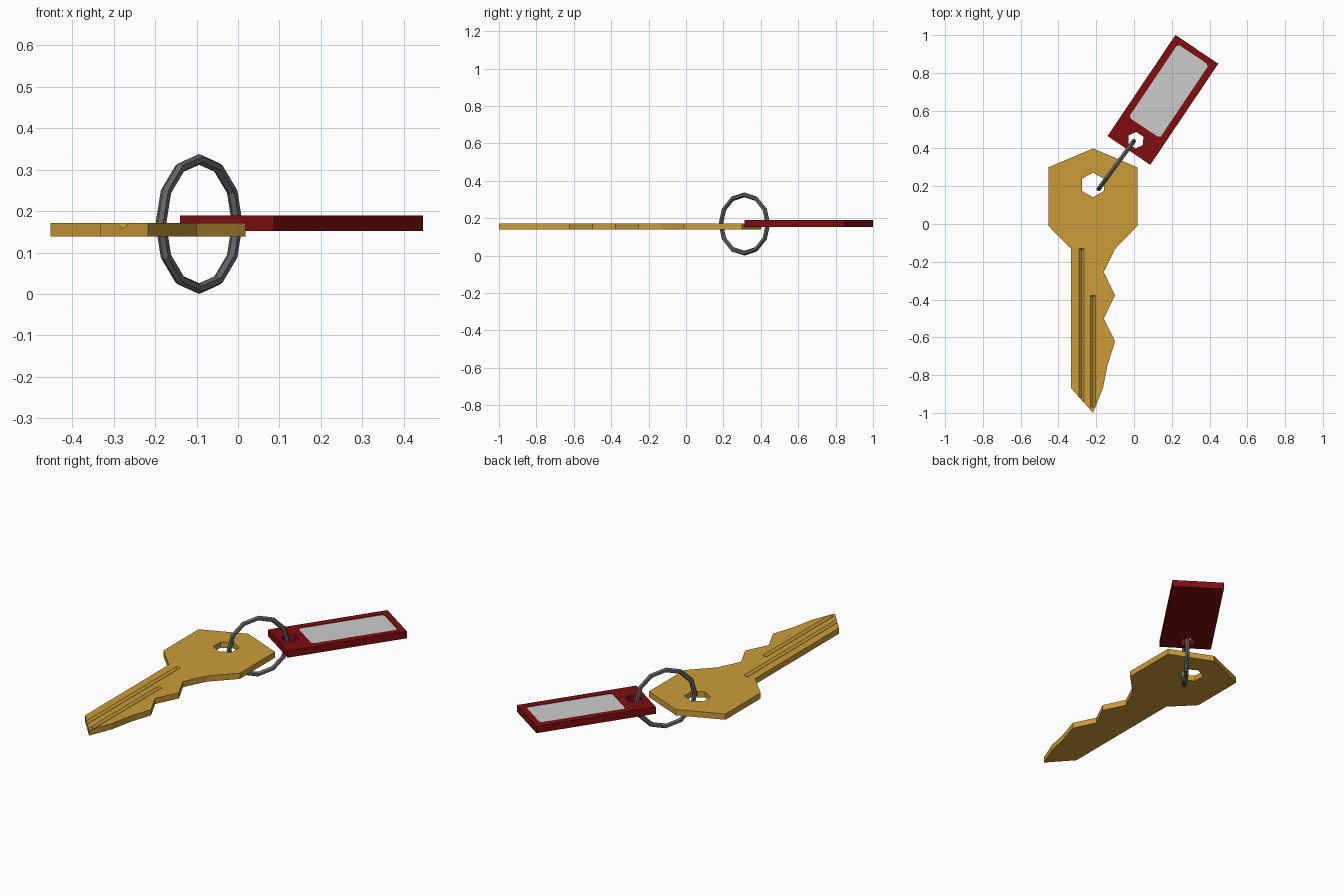
import bpy, bmesh, math
from mathutils import Matrix, Vector

if "Cube" in bpy.data.objects:
    bpy.data.objects.remove(bpy.data.objects["Cube"])


def material(name, rgb):
    m = bpy.data.materials.new(name)
    m.diffuse_color = (*rgb, 1)
    m.use_nodes = True
    m.node_tree.nodes["Principled BSDF"].inputs["Base Color"].default_value = m.diffuse_color
    return m


BRASS = material("brass", (0.60, 0.335, 0.04))
RED = material("red plastic", (0.21, 0.004, 0.005))
PAPER = material("paper grey", (0.60, 0.60, 0.60))
STEEL = material("dark steel", (0.13, 0.13, 0.135))


def finish(name, bm, mat=None):
    bmesh.ops.recalc_face_normals(bm, faces=bm.faces)
    me = bpy.data.meshes.new(name)
    bm.to_mesh(me)
    bm.free()
    if mat:
        me.materials.append(mat)
    ob = bpy.data.objects.new(name, me)
    bpy.context.collection.objects.link(ob)
    return ob


def prism(name, pts, z0, z1, mat=None):
    """Flat outline extruded from z0 to z1."""
    bm = bmesh.new()
    face = bm.faces.new([bm.verts.new((x, y, z0)) for x, y in pts])
    ext = bmesh.ops.extrude_face_region(bm, geom=[face])
    up = [v for v in ext["geom"] if isinstance(v, bmesh.types.BMVert)]
    bmesh.ops.translate(bm, verts=up, vec=(0, 0, z1 - z0))
    return finish(name, bm, mat)


def groove(x, y0, y1, top, depth, w=0.013):
    """V-shaped cutter with a pointed start at y0."""
    bm = bmesh.new()
    over = 0.004
    k = w * (depth + over) / depth
    ring = lambda y, s: [bm.verts.new((x + dx, y, z)) for dx, z in
                         ((-k * s, top + over), (k * s, top + over), (0, top - depth))]
    a, b = ring(y0, 1), ring(y1, 1)
    a[2].co.y -= 0.015
    bm.faces.new(a)
    bm.faces.new(b)
    for i in range(3):
        j = (i + 1) % 3
        bm.faces.new((a[i], a[j], b[j], b[i]))
    return finish("groove_cutter", bm)


def cut(ob, cutter):
    mod = ob.modifiers.new("cut", "BOOLEAN")
    mod.operation, mod.solver, mod.object = "DIFFERENCE", "EXACT", cutter
    bpy.context.view_layer.objects.active = ob
    bpy.ops.object.modifier_apply(modifier=mod.name)
    bpy.data.objects.remove(cutter)


def hexagon(cx, cy, rx, ry):
    return [(cx + rx * math.sin(i * math.pi / 3), cy + ry * math.cos(i * math.pi / 3))
            for i in range(6)]


# Key: head, shoulder, toothed blade
KEY_LO, KEY_HI = 0.139, 0.171
key = prism("key", [
    (-0.217, 0.40), (-0.453, 0.30), (-0.453, -0.01), (-0.333, -0.132),
    (-0.333, -0.87), (-0.217, -1.0), (-0.165, -0.87), (-0.14, -0.747),
    (-0.10, -0.622), (-0.16, -0.50), (-0.10, -0.377), (-0.16, -0.255),
    (-0.10, -0.132), (0.018, -0.01), (0.018, 0.30)], KEY_LO, KEY_HI, BRASS)
cut(key, prism("hole_cutter", hexagon(-0.217, 0.207, 0.067, 0.065), 0, 0.3))
cut(key, groove(-0.277, -0.125, -1.05, KEY_HI, 0.012))
cut(key, groove(-0.218, -0.375, -0.97, KEY_HI, 0.012))

# Tag, built along local x, then turned into place
TAG_LO, TAG_HI = 0.152, 0.190
L, W = 0.3225, 0.1365
tag = prism("tag", [(-L, -W), (L, -W), (L, W), (-L, W)], TAG_LO, TAG_HI, RED)
cut(tag, prism("hole_cutter", hexagon(-0.257, 0, 0.043, 0.046), 0, 0.3))

# Label set in a shallow pocket with clipped corners
x0, x1, h, c = -0.177, 0.289, 0.099, 0.012
outline = [(x0 + c, -h), (x1 - c, -h), (x1, -h + c), (x1, h - c),
           (x1 - c, h), (x0 + c, h), (x0, h - c), (x0, -h + c)]
cut(tag, prism("pocket_cutter", outline, TAG_HI - 0.006, 0.3))
label = prism("label", outline, TAG_HI - 0.006, TAG_HI - 0.003, PAPER)
place = Matrix.Translation((0.153, 0.657, 0)) @ Matrix.Rotation(math.radians(56.1), 4, "Z")
for ob in (tag, label):
    ob.data.transform(place)

# Split ring: 12-sided hoop standing upright through both holes
R, r, N, M = 0.156, 0.013, 12, 6
bm = bmesh.new()
along = Vector((0.187, 0.255, 0)).normalized()
side = Vector((-along.y, along.x, 0))
centre = Vector((-0.094, 0.312, R + r))
loops = []
for i in range(N):
    a = 2 * math.pi * i / N
    out = along * math.cos(a) + Vector((0, 0, math.sin(a)))
    loops.append([bm.verts.new(centre + out * (R + r * math.cos(b)) + side * r * math.sin(b))
                  for b in (2 * math.pi * j / M for j in range(M))])
for i in range(N):
    p, q = loops[i], loops[(i + 1) % N]
    for j in range(M):
        k = (j + 1) % M
        bm.faces.new((p[j], p[k], q[k], q[j]))
finish("key_ring", bm, STEEL)
